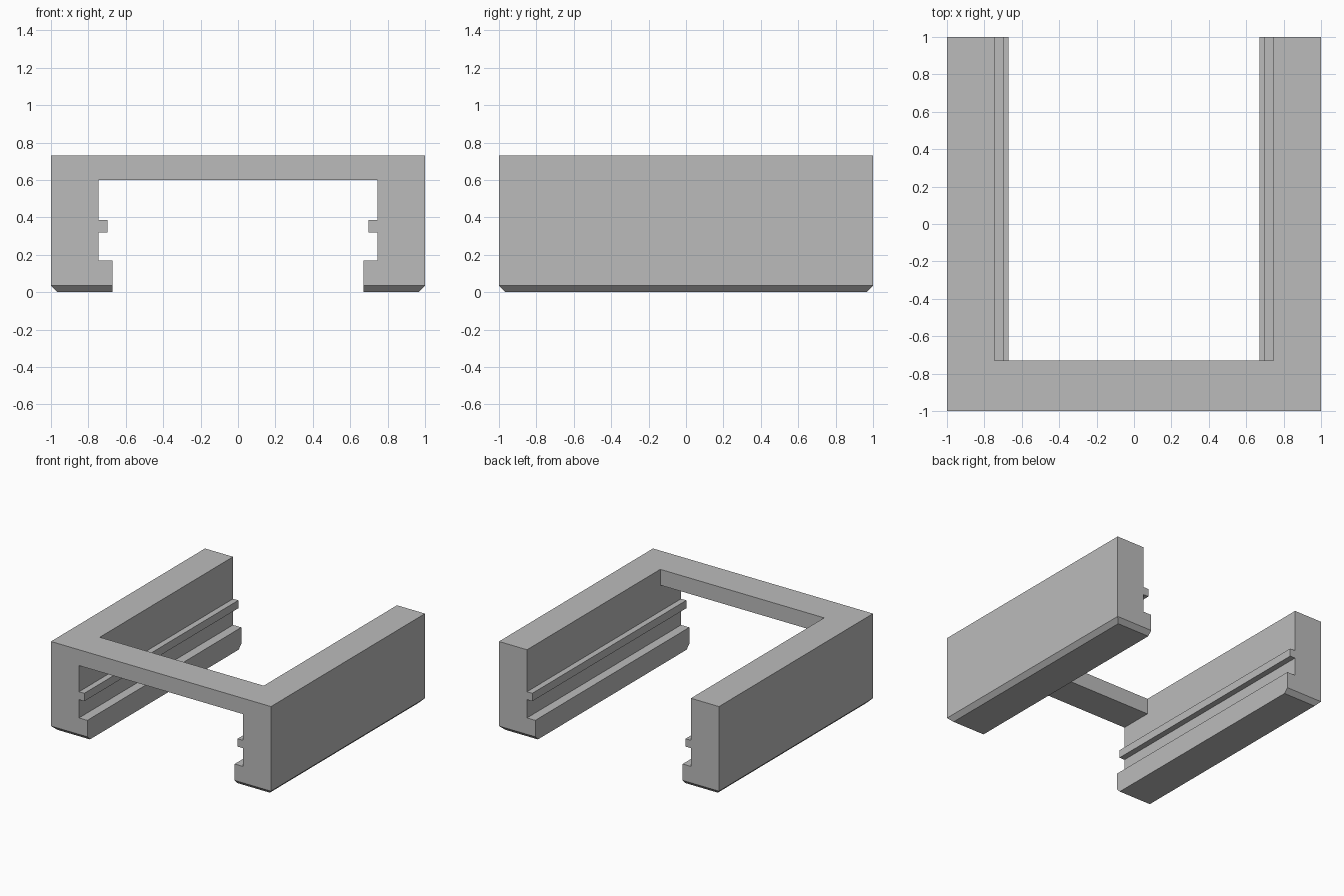
import bpy, bmesh
from mathutils import Vector

cube = bpy.data.objects.get("Cube")
if cube:
    bpy.data.objects.remove(cube, do_unlink=True)

HEIGHT = 0.73      # overall height
INNER = 0.745      # inner face of the side walls
CHAMFER = 0.035    # bevel around the bottom edge

grey = bpy.data.materials.new("plain grey")
grey.use_nodes = True
colour = (0.5, 0.5, 0.5, 1)
grey.diffuse_color = colour
grey.node_tree.nodes["Principled BSDF"].inputs["Base Color"].default_value = colour


def extrude_profile(points, axis):
    """Closed face through the points, extruded along the axis."""
    bm = bmesh.new()
    face = bm.faces.new([bm.verts.new(p) for p in points])
    new = bmesh.ops.extrude_face_region(bm, geom=[face])["geom"]
    verts = [g for g in new if isinstance(g, bmesh.types.BMVert)]
    bmesh.ops.translate(bm, verts=verts, vec=Vector(axis))
    bmesh.ops.recalc_face_normals(bm, faces=bm.faces)
    return bm


def add_object(name, bm):
    mesh = bpy.data.meshes.new(name)
    bm.to_mesh(mesh)
    bm.free()
    mesh.materials.append(grey)
    obj = bpy.data.objects.new(name, mesh)
    bpy.context.collection.objects.link(obj)
    return obj


# Side wall with a guide rail and a wider foot along its inner face
profile = [(1, 0), (1, HEIGHT), (INNER, HEIGHT), (INNER, 0.385), (0.697, 0.385),
           (0.697, 0.32), (INNER, 0.32), (INNER, 0.17), (0.67, 0.17), (0.67, 0)]
bm = extrude_profile([(x, -1, z) for x, z in profile], (0, 2, 0))

# Chamfer the bottom on the outer side and both ends, not on the inner side
bottom = [e for e in bm.edges
          if all(v.co.z < 0.001 for v in e.verts)
          and not all(v.co.x < 0.7 for v in e.verts)]
bmesh.ops.bevel(bm, geom=bottom, offset=CHAMFER, offset_type='OFFSET',
                segments=1, profile=0.5, affect='EDGES')
walls = add_object("side_walls", bm)
walls.modifiers.new("Mirror", 'MIRROR').use_axis = (True, False, False)

# Bar joining the walls across the top of the front
bar = extrude_profile([(-INNER, -1, 0.6), (INNER, -1, 0.6),
                       (INNER, -1, HEIGHT), (-INNER, -1, HEIGHT)], (0, 0.27, 0))
add_object("front_bar", bar)
